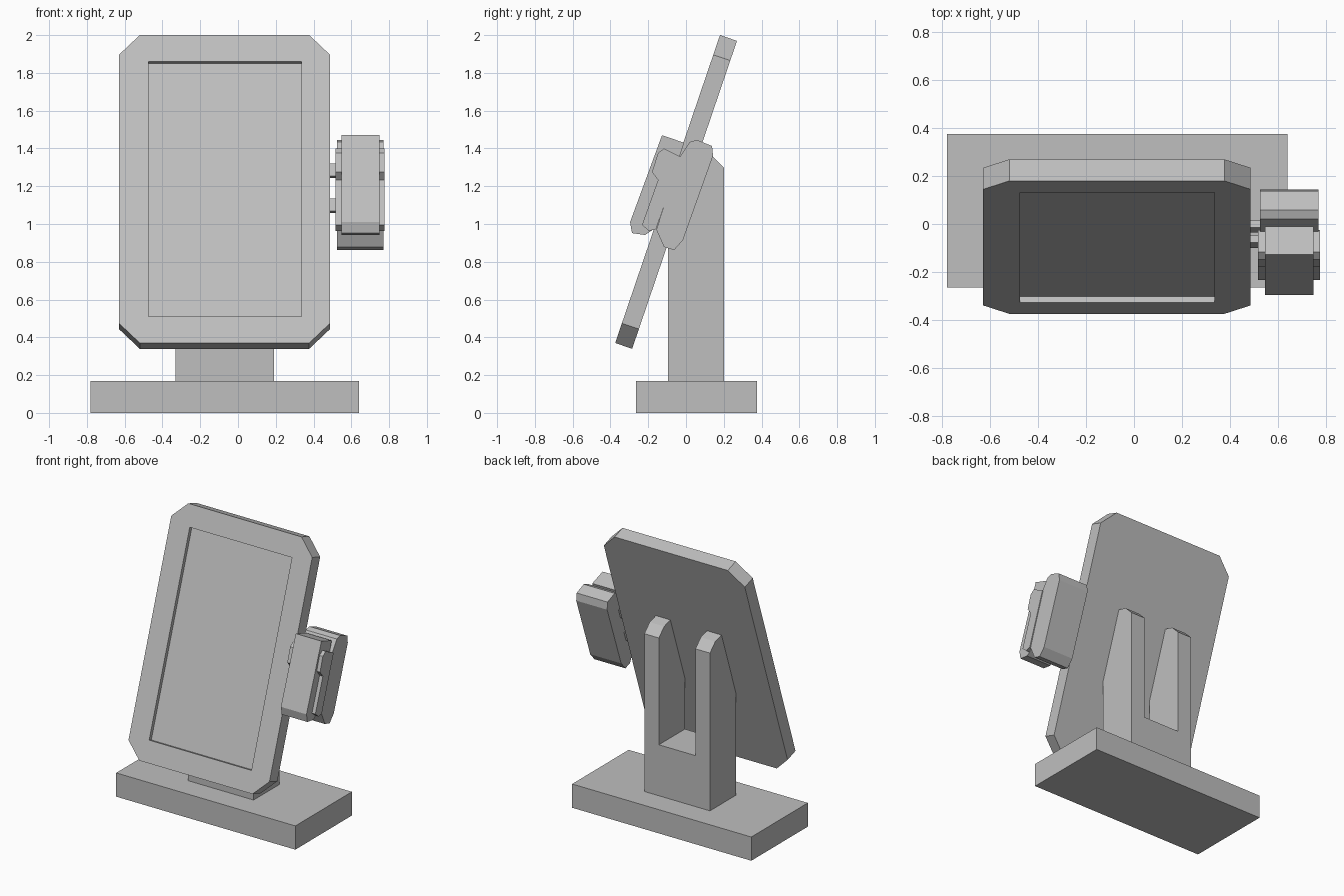
import bpy, bmesh
from math import radians
from mathutils import Matrix, Vector

old = bpy.data.objects.get("Cube")
if old:
    bpy.data.objects.remove(old, do_unlink=True)

grey = bpy.data.materials.new("light_grey")
grey.use_nodes = True
GREY = (0.52, 0.52, 0.52, 1)
grey.diffuse_color = GREY
grey.node_tree.nodes["Principled BSDF"].inputs["Base Color"].default_value = GREY

# Leaning frame shared by the screen and its pins: origin at the lower front edge
TILT = Matrix.Translation((0, -0.375, 0.37)) @ Matrix.Rotation(radians(-18.8), 4, "X")


def prism(name, points, sweep, matrix=Matrix()):
    """Extrude a flat outline along the sweep vector."""
    bm = bmesh.new()
    face = bm.faces.new([bm.verts.new(p) for p in points])
    ext = bmesh.ops.extrude_face_region(bm, geom=[face])
    moved = [v for v in ext["geom"] if isinstance(v, bmesh.types.BMVert)]
    bmesh.ops.translate(bm, vec=Vector(sweep), verts=moved)
    bmesh.ops.recalc_face_normals(bm, faces=bm.faces)
    bm.transform(matrix)
    mesh = bpy.data.meshes.new(name)
    bm.to_mesh(mesh)
    bm.free()
    mesh.materials.append(grey)
    obj = bpy.data.objects.new(name, mesh)
    bpy.context.collection.objects.link(obj)
    return obj


def side_prism(name, outline, x0, x1):
    return prism(name, [(x0, y, z) for y, z in outline], (x1 - x0, 0, 0))


def box(name, lo, hi, matrix=Matrix()):
    (x0, y0, z0), (x1, y1, z1) = lo, hi
    base = [(x0, y0, z0), (x1, y0, z0), (x1, y1, z0), (x0, y1, z0)]
    return prism(name, base, (0, 0, z1 - z0), matrix)


def cut(obj, cutter):
    cutter.hide_render = True
    mod = obj.modifiers.new("cut", "BOOLEAN")
    mod.operation = "DIFFERENCE"
    mod.solver = "EXACT"
    mod.object = cutter
    bpy.context.view_layer.objects.active = obj
    bpy.ops.object.modifier_apply(modifier=mod.name)
    bpy.data.objects.remove(cutter, do_unlink=True)


# Base plate
box("base_plate", (-0.78, -0.265, 0), (0.64, 0.375, 0.17))

# Forked post carrying the screen
post = side_prism("forked_post", [(-0.095, 0.17), (0.2, 0.17), (0.2, 1.3), (0.14, 1.36),
                                  (0.07, 1.38), (-0.095, 0.9)], -0.33, 0.19)
cut(post, box("slot_cutter", (-0.215, -1, 0.535), (0.075, 1, 1.6)))

# Screen slab with clipped corners and a recessed display
L, R, H, C = -0.63, 0.487, 1.722, 0.11
octagon = [(L + C, 0), (R - C, 0), (R, C), (R, H - C),
           (R - C, H), (L + C, H), (L, H - C), (L, C)]
screen = prism("screen", [(x, 0, s) for x, s in octagon], (0, 0.095, 0), TILT)
cut(screen, box("recess_cutter", (-0.475, -0.1, 0.148), (0.335, 0.026, 1.573), TILT))

# Pins joining the reader to the screen edge
for name, s in (("lower_pin", 0.75), ("upper_pin", 0.945)):
    box(name, (0.46, 0.036, s), (0.545, 0.066, s + 0.07), TILT)

# Card reader: rear housing, stepped middle, front body
side_prism("reader_rear_housing", [
    (-0.03, 1.36), (0.02, 1.434), (0.058, 1.445), (0.138, 1.413), (0.143, 1.36),
    (-0.016, 0.915), (-0.063, 0.862), (-0.116, 0.878), (-0.157, 0.97)], 0.525, 0.77)
side_prism("reader_middle", [
    (-0.026, 1.354), (-0.116, 1.4), (-0.148, 1.376), (-0.18, 1.275), (-0.148, 1.233),
    (-0.233, 0.995), (-0.196, 0.963), (-0.159, 0.973)], 0.517, 0.776)
side_prism("reader_front_body", [
    (-0.01, 1.43), (-0.127, 1.47), (-0.296, 1.01), (-0.286, 0.952),
    (-0.217, 0.942), (-0.16, 0.98)], 0.547, 0.75)
